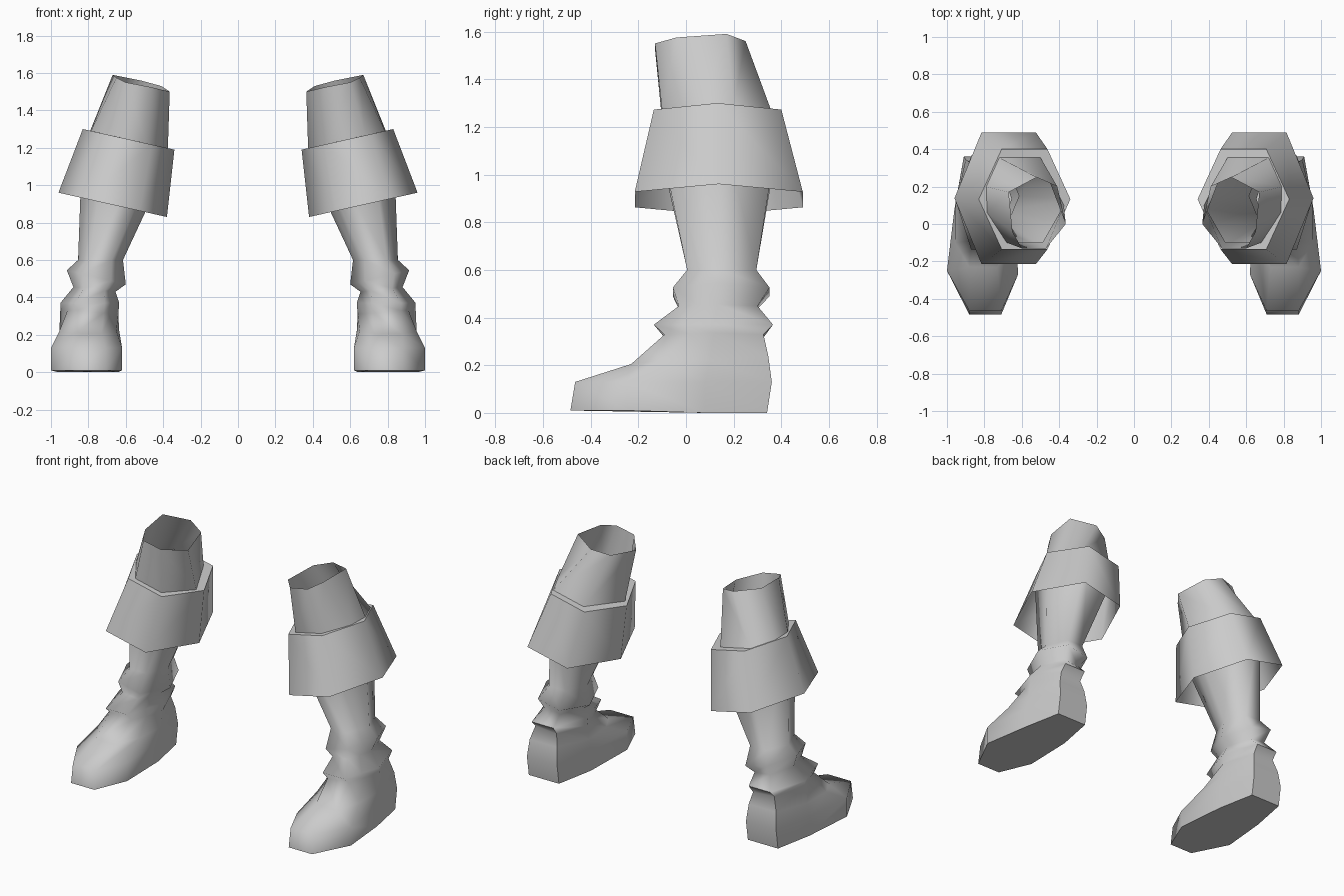
import bpy, bmesh, math

if "Cube" in bpy.data.objects:
    bpy.data.objects.remove(bpy.data.objects["Cube"])

leather = bpy.data.materials.new("grey_leather")
leather.diffuse_color = (0.6, 0.6, 0.6, 1)
leather.use_nodes = True
leather.node_tree.nodes["Principled BSDF"].inputs["Base Color"].default_value = leather.diffuse_color


def hexagon(xi, xo, yf, yb, zi, zo, ym=None):
    """Six-sided loop, tilted from the inner side (zi) to the outer side (zo)."""
    ym = (yf + yb) / 2 if ym is None else ym
    plan = [(1, ym), (.75, yb), (.25, yb), (0, ym), (.25, yf), (.75, yf)]
    return [(xi + t * (xo - xi), y, zi + t * (zo - zi)) for t, y in plan]


def octagon(*args):
    """The same loop with an extra point on each front side, to match the foot."""
    h = hexagon(*args)
    mid = lambda a, b: tuple((p + q) / 2 for p, q in zip(a, b))
    return h[:4] + [mid(h[3], h[4]), h[4], h[5], mid(h[5], h[0])]


def loft(name, loops, close_end=False):
    """Skin a list of loops and mirror the part to the other leg."""
    bm = bmesh.new()
    rings = [[bm.verts.new(p) for p in loop] for loop in loops]
    for a, b in zip(rings, rings[1:]):
        if len(a) == len(b):
            n = len(a)
            for i in range(n):
                j = (i + 1) % n
                bm.faces.new((a[i], b[i], b[j], a[j]))
        else:
            edges = []
            for r in (a, b):
                for i in range(len(r)):
                    pair = (r[i], r[(i + 1) % len(r)])
                    edges.append(bm.edges.get(pair) or bm.edges.new(pair))
            bmesh.ops.bridge_loops(bm, edges=edges)
    if close_end:
        bm.faces.new(rings[-1])
    bmesh.ops.recalc_face_normals(bm, faces=bm.faces)
    # open shells: make sure the sides point away from the leg axis
    f = max(bm.faces, key=lambda f: f.calc_center_median().x)
    if f.normal.x < 0:
        bmesh.ops.reverse_faces(bm, faces=bm.faces)
    me = bpy.data.meshes.new(name)
    bm.to_mesh(me)
    bm.free()
    ob = bpy.data.objects.new(name, me)
    bpy.context.collection.objects.link(ob)
    me.materials.append(leather)
    bpy.ops.object.select_all(action='DESELECT')
    ob.select_set(True)
    bpy.context.view_layer.objects.active = ob
    bpy.ops.object.shade_smooth_by_angle(angle=math.radians(68))
    ob.modifiers.new("mirror", 'MIRROR').use_clip = False
    return ob


cuff_top = (.34, .83, -.135, .40, 1.19, 1.30)

# Upper tube, open at the top, with the narrow shelf and the flared cuff
rim = [(.365, 0, 1.50), (.41, .20, 1.53), (.52, .25, 1.56), (.67, .17, 1.59),
       (.65, -.04, 1.575), (.60, -.13, 1.55), (.47, -.13, 1.525)]
tube_plan = [(.375, .10), (.50, .355), (.72, .355), (.79, .20),
             (.785, .06), (.68, -.10), (.49, -.10)]
tube_base = [(x, y, 1.19 + .225 * (x - .34)) for x, y in tube_plan]
loft("upper_tube", [rim, tube_base])
loft("cuff", [tube_base, hexagon(*cuff_top),
              hexagon(.38, .96, -.215, .49, .83, .96)])

# Lower leg with ankle folds, running into the foot
instep = [(.955, .10, .22), (.90, .345, .24), (.70, .345, .24), (.635, .10, .22),
          (.65, -.10, .22), (.73, -.23, .205), (.88, -.23, .205), (.955, -.10, .22)]
foot_plan = [(.96, .08), (.91, .36), (.69, .36), (.64, .08),
             (.62, -.27), (.71, -.465), (.88, -.465), (1.0, -.25)]
foot_side = [(x, y, .13) for x, y in foot_plan]
sole = [(x, y - (.02 if y < -.4 or y > .3 else 0), .01 if y < 0 else 0)
        for x, y in foot_plan]
loft("boot_leg_and_foot", [
    octagon(*cuff_top),
    octagon(.615, .855, .005, .295, .60, .60),
    octagon(.60, .915, -.055, .35, .47, .545),
    octagon(.655, .88, -.03, .30, .43, .455),
    octagon(.635, .95, -.135, .365, .37, .37),
    octagon(.64, .95, -.09, .325, .31, .335),
    instep, foot_side, sole], close_end=True)
